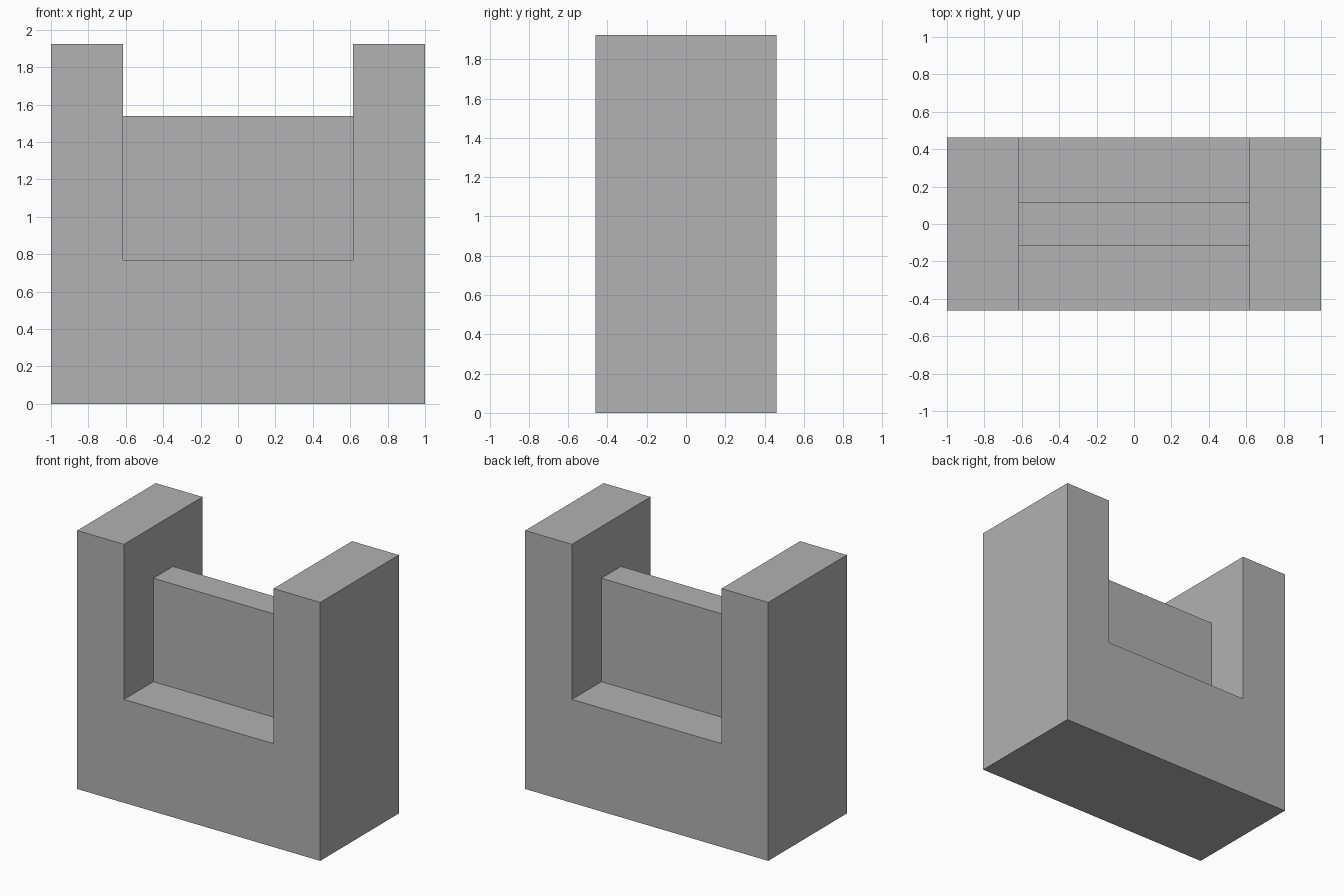
import bpy
import bmesh

cube = bpy.data.objects.get("Cube")
if cube:
    bpy.data.objects.remove(cube, do_unlink=True)

U = 1 / 13  # module: the whole shape sits on this grid
HALF_WIDTH, HALF_DEPTH, HEIGHT = 13 * U, 6 * U, 25 * U
INNER, LEDGE = 8 * U, 10 * U
PANEL_TOP, PANEL_HALF = 20 * U, 1.5 * U
EMBED = 0.01

grey = bpy.data.materials.new("plain grey")
grey.use_nodes = True
color = (0.445, 0.445, 0.445, 1)
grey.diffuse_color = color
grey.node_tree.nodes["Principled BSDF"].inputs["Base Color"].default_value = color


def extrude_profile(name, points, half_depth):
    """Extrude an x-z outline evenly to both sides of y = 0."""
    bm = bmesh.new()
    face = bm.faces.new([bm.verts.new((x, -half_depth, z)) for x, z in points])
    result = bmesh.ops.extrude_face_region(bm, geom=[face])
    moved = [v for v in result["geom"] if isinstance(v, bmesh.types.BMVert)]
    bmesh.ops.translate(bm, verts=moved, vec=(0, 2 * half_depth, 0))
    bmesh.ops.recalc_face_normals(bm, faces=bm.faces)
    mesh = bpy.data.meshes.new(name)
    bm.to_mesh(mesh)
    bm.free()
    mesh.materials.append(grey)
    obj = bpy.data.objects.new(name, mesh)
    bpy.context.collection.objects.link(obj)
    return obj


# U-shaped body: base with two side posts
right_half = [(HALF_WIDTH, 0), (HALF_WIDTH, HEIGHT), (INNER, HEIGHT), (INNER, LEDGE)]
outline = right_half + [(-x, z) for x, z in reversed(right_half)]
extrude_profile("body", outline, HALF_DEPTH)

# Thin centre panel between the posts, seated slightly into the body
w = INNER + EMBED
extrude_profile("centre_panel",
                [(-w, LEDGE - EMBED), (w, LEDGE - EMBED), (w, PANEL_TOP), (-w, PANEL_TOP)],
                PANEL_HALF)
